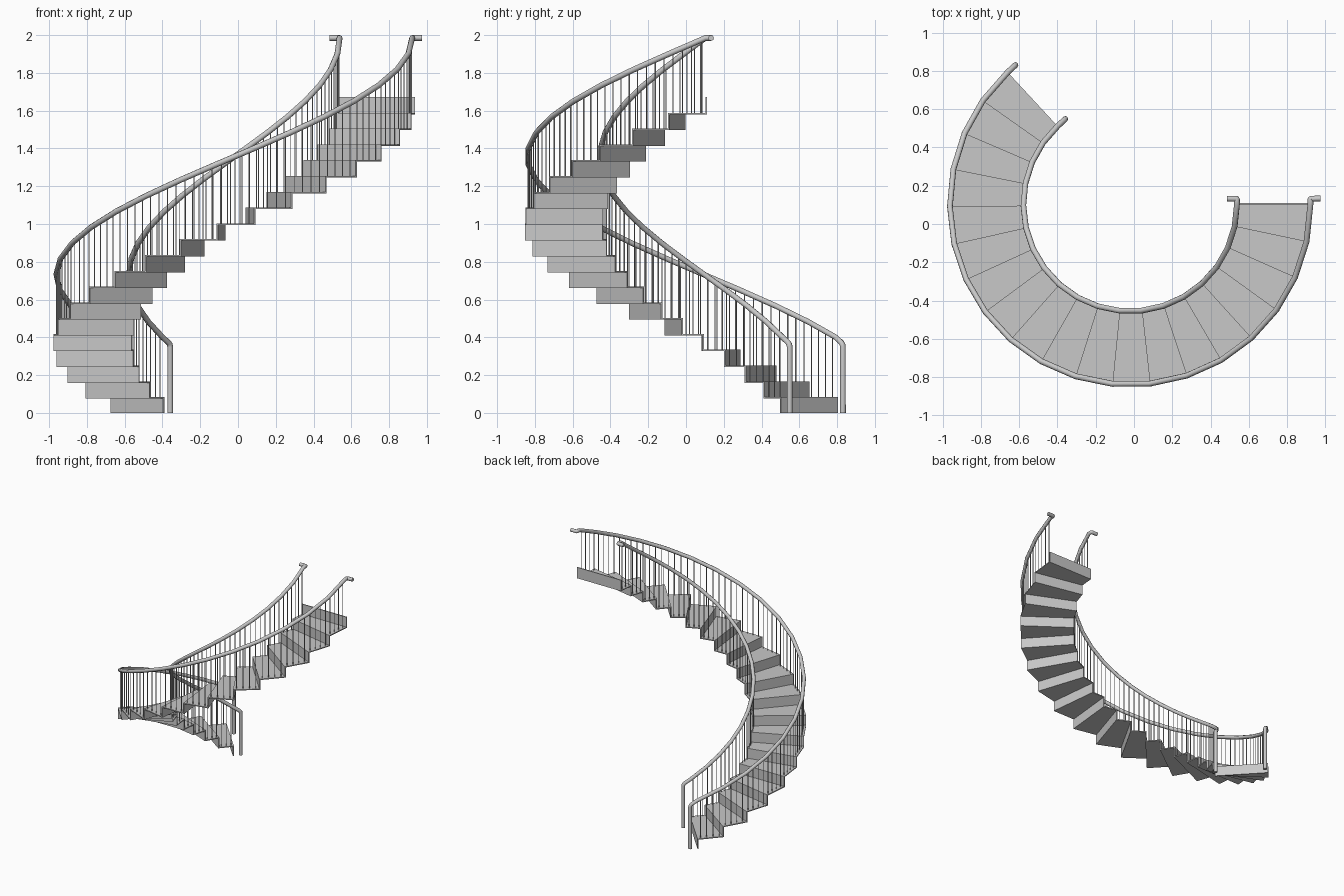
import bpy, bmesh, math
from mathutils import Vector

cube = bpy.data.objects.get("Cube")
if cube:
    bpy.data.objects.remove(cube)

CENTRE = Vector((-0.02, 0.102, 0))
START, STEP, TREADS = 132.8, 11.96, 19
RISE = 0.0836
SHEET = 0.008
TREAD_IN, TREAD_OUT = 0.545, 0.957
RAIL_IN, RAIL_OUT = 0.558, 0.942
RAIL_R = 0.0152

grey = bpy.data.materials.new("mid_grey")
grey.use_nodes = True
grey.diffuse_color = (0.58, 0.58, 0.58, 1)
grey.node_tree.nodes["Principled BSDF"].inputs["Base Color"].default_value = (0.58, 0.58, 0.58, 1)


def polar(radius, degrees, z):
    a = math.radians(degrees)
    return CENTRE + Vector((radius * math.cos(a), radius * math.sin(a), z))


def tangent(degrees):
    a = math.radians(degrees)
    return Vector((-math.sin(a), math.cos(a), 0))


def rail_z(degrees):
    return 0.4 + (degrees - START) / STEP / 12


def prism(bm, base, height):
    """Extrude a flat quad straight up."""
    face = bm.faces.new([bm.verts.new(p) for p in base])
    top = bmesh.ops.extrude_face_region(bm, geom=[face])["geom"]
    bmesh.ops.translate(bm, vec=(0, 0, height),
                        verts=[v for v in top if isinstance(v, bmesh.types.BMVert)])


def finish(bm, name):
    bmesh.ops.recalc_face_normals(bm, faces=bm.faces)
    mesh = bpy.data.meshes.new(name)
    bm.to_mesh(mesh)
    bm.free()
    mesh.materials.append(grey)
    obj = bpy.data.objects.new(name, mesh)
    bpy.context.collection.objects.link(obj)


# Treads: thin wedges climbing around the centre
bm = bmesh.new()
for i in range(TREADS):
    a, z = START + STEP * i, RISE * (i + 1) - SHEET
    b = a + STEP
    prism(bm, [polar(TREAD_IN, a, z), polar(TREAD_OUT, a, z),
               polar(TREAD_OUT, b, z), polar(TREAD_IN, b, z)], SHEET)
finish(bm, "treads")

# Risers: thin upright boards, with one more at the top landing
bm = bmesh.new()
for i in range(TREADS + 1):
    a = START + STEP * i
    z = max(0, RISE * i - SHEET)
    p, q = polar(TREAD_IN, a, z), polar(TREAD_OUT, a, z)
    depth = tangent(a) * SHEET
    prism(bm, [p, q, q + depth, p + depth], RISE * (i + 1) - z)
finish(bm, "risers")


def rounded(points, cuts):
    """Ease each listed corner with three points, cut back by the given length."""
    path = []
    for i, p in enumerate(points):
        if i in cuts:
            u = (points[i - 1] - p).normalized() * cuts[i]
            v = (points[i + 1] - p).normalized() * cuts[i]
            path += [p + u, p + (u + v) * 0.28, p + v]
        else:
            path.append(p)
    return path


def handrail(name, radius, side):
    """Newel post, climbing rail and short sideways return in one tube."""
    bend = polar(radius, START, 0.364) - tangent(START) * 0.055
    end = polar(radius, START + STEP * TREADS, 2 - RAIL_R)
    corner = end + Vector((0, 0.03, 0))
    points = [Vector((bend.x, bend.y, 0)), bend]
    points += [polar(radius, START + STEP * i, rail_z(START + STEP * i)) for i in range(TREADS)]
    points += [end, corner, corner + Vector((side * 0.053, 0, 0))]
    path = rounded(points, {1: 0.014, len(points) - 2: 0.005})
    curve = bpy.data.curves.new(name, "CURVE")
    curve.dimensions = "3D"
    curve.bevel_depth = RAIL_R
    curve.bevel_resolution = 2
    curve.use_fill_caps = True
    spline = curve.splines.new("POLY")
    spline.points.add(len(path) - 1)
    for sp, p in zip(spline.points, path):
        sp.co = (*p, 1)
    curve.materials.append(grey)
    obj = bpy.data.objects.new(name, curve)
    bpy.context.collection.objects.link(obj)
    bpy.ops.object.select_all(action="DESELECT")
    obj.select_set(True)
    bpy.context.view_layer.objects.active = obj
    bpy.ops.object.convert(target="MESH")
    bpy.ops.object.shade_smooth_by_angle(angle=math.radians(50))


def balusters(name, radius, per_tread):
    """Slim rods from each tread up to the rail, set on the rail's straight runs."""
    bm = bmesh.new()
    for i in range(TREADS):
        a = START + STEP * i
        for k in range(per_tread):
            t = (k + 0.5) / per_tread
            foot = polar(radius, a, 0).lerp(polar(radius, a + STEP, 0), t)
            low, high = RISE * (i + 1), rail_z(a + STEP * t)
            rod = bmesh.ops.create_cone(bm, cap_ends=True, segments=6, radius1=0.003,
                                        radius2=0.003, depth=high - low)
            bmesh.ops.translate(bm, verts=rod["verts"],
                                vec=(foot.x, foot.y, (low + high) / 2))
    finish(bm, name)


for label, radius, side, rods in (("inner", RAIL_IN, -1, 3), ("outer", RAIL_OUT, 1, 4)):
    handrail(label + "_handrail", radius, side)
    balusters(label + "_balusters", radius, rods)
